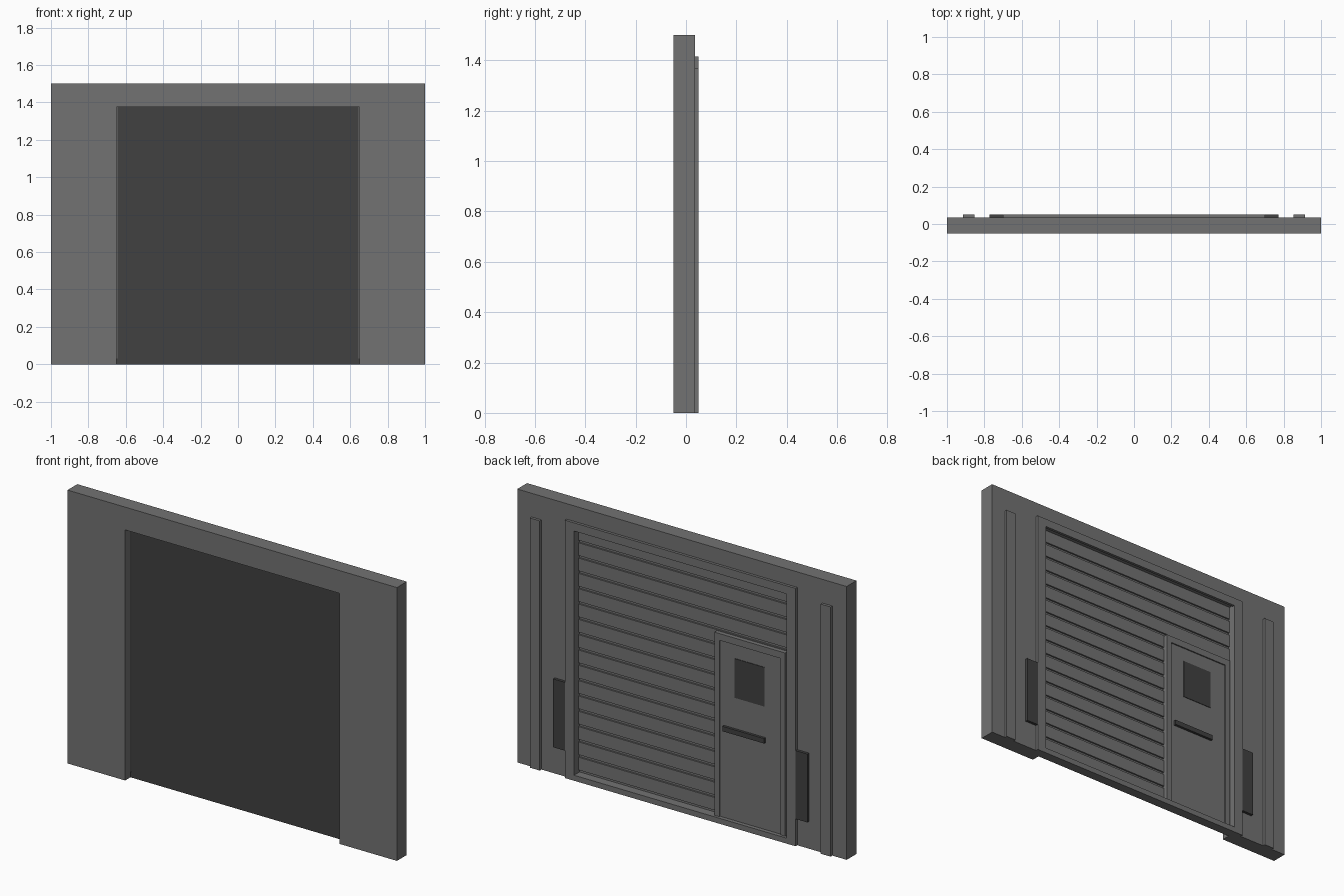
import bpy
import bmesh

cube = bpy.data.objects.get("Cube")
if cube:
    bpy.data.objects.remove(cube, do_unlink=True)


def material(name, value):
    mat = bpy.data.materials.new(name)
    mat.use_nodes = True
    colour = (value, value, value, 1)
    mat.diffuse_color = colour
    mat.node_tree.nodes["Principled BSDF"].inputs["Base Color"].default_value = colour
    return mat


GREY = material("grey", 0.17)
DARK = material("dark_grey", 0.052)


def finish(name, bm, mat):
    bmesh.ops.recalc_face_normals(bm, faces=bm.faces)
    mesh = bpy.data.meshes.new(name)
    bm.to_mesh(mesh)
    bm.free()
    mesh.materials.append(mat)
    obj = bpy.data.objects.new(name, mesh)
    bpy.context.collection.objects.link(obj)
    return obj


def box(name, x, y, z, mat=GREY):
    """Box from (low, high) pairs on each axis."""
    bm = bmesh.new()
    bmesh.ops.create_cube(bm, size=1)
    for v in bm.verts:
        v.co = [r[0] if c < 0 else r[1] for c, r in zip(v.co, (x, y, z))]
    return finish(name, bm, mat)


def arch(name, outer, inner, top, lintel, y, base=0, centre=0):
    """Doorway-shaped slab: two legs and a lintel, extruded along y."""
    half = [(inner, base), (outer, base), (outer, top)]
    outline = half + [(-a, b) for a, b in reversed(half)]
    outline += [(-inner, lintel), (inner, lintel)]
    bm = bmesh.new()
    face = bm.faces.new([bm.verts.new((centre + a, y[0], b)) for a, b in outline])
    new = bmesh.ops.extrude_face_region(bm, geom=[face])["geom"]
    for v in new:
        if isinstance(v, bmesh.types.BMVert):
            v.co.y = y[1]
    return finish(name, bm, GREY)


BACK = 0.035     # back surface of the wall
PROUD = 0.05     # surface of the trim
OPEN = 0.645     # half width of the shutter
TOP = 1.375      # top of the opening
SILL = 0.03

# Wall with its opening and the trim around it
arch("wall", 1, 0.65, 1.5, TOP, (-0.05, BACK))
arch("shutter_frame_trim", 0.7, OPEN, 1.415, TOP - 0.005, (BACK, PROUD))
for side, s in (("left", 1), ("right", -1)):
    box(side + "_frame_lining", sorted((s * OPEN, s * 0.65)), (0, BACK), (SILL, TOP))
    box(side + "_wall_strip", sorted((s * 0.853, s * 0.913)), (BACK, PROUD), (0, 1.37))
    box(side + "_control_box", sorted((s * 0.7, s * 0.772)), (BACK, PROUD),
        (0.15, 0.525), DARK)

# Shutter: dark front sheet, grey backing, sill and slats
box("shutter_front", (-OPEN, OPEN), (-0.004, -0.001), (SILL, TOP), DARK)
box("sill_front", (-0.65, 0.65), (-0.004, -0.001), (0, SILL), DARK)
box("shutter_backing", (-OPEN, OPEN), (-0.001, 0.002), (SILL, TOP))
box("sill", (-0.65, 0.65), (-0.001, PROUD), (0, SILL))
COUNT = 16
pitch = (TOP - SILL) / COUNT
for i in range(COUNT):
    z = SILL + i * pitch
    box("slat", (-OPEN, OPEN), (0.002, 0.011), (z + 0.014, z + pitch))

# Small door set in the shutter
arch("door_frame", 0.215, 0.185, 1.035, 0.998, (0.002, BACK), SILL, -0.412)
box("door_leaf", (-0.597, -0.227), (0.002, 0.028), (SILL, 0.998))
box("door_window", (-0.497, -0.315), (0.028, 0.031), (0.705, 0.92), DARK)
box("door_handle", (-0.503, -0.25), (0.028, 0.042), (0.508, 0.535), DARK)
